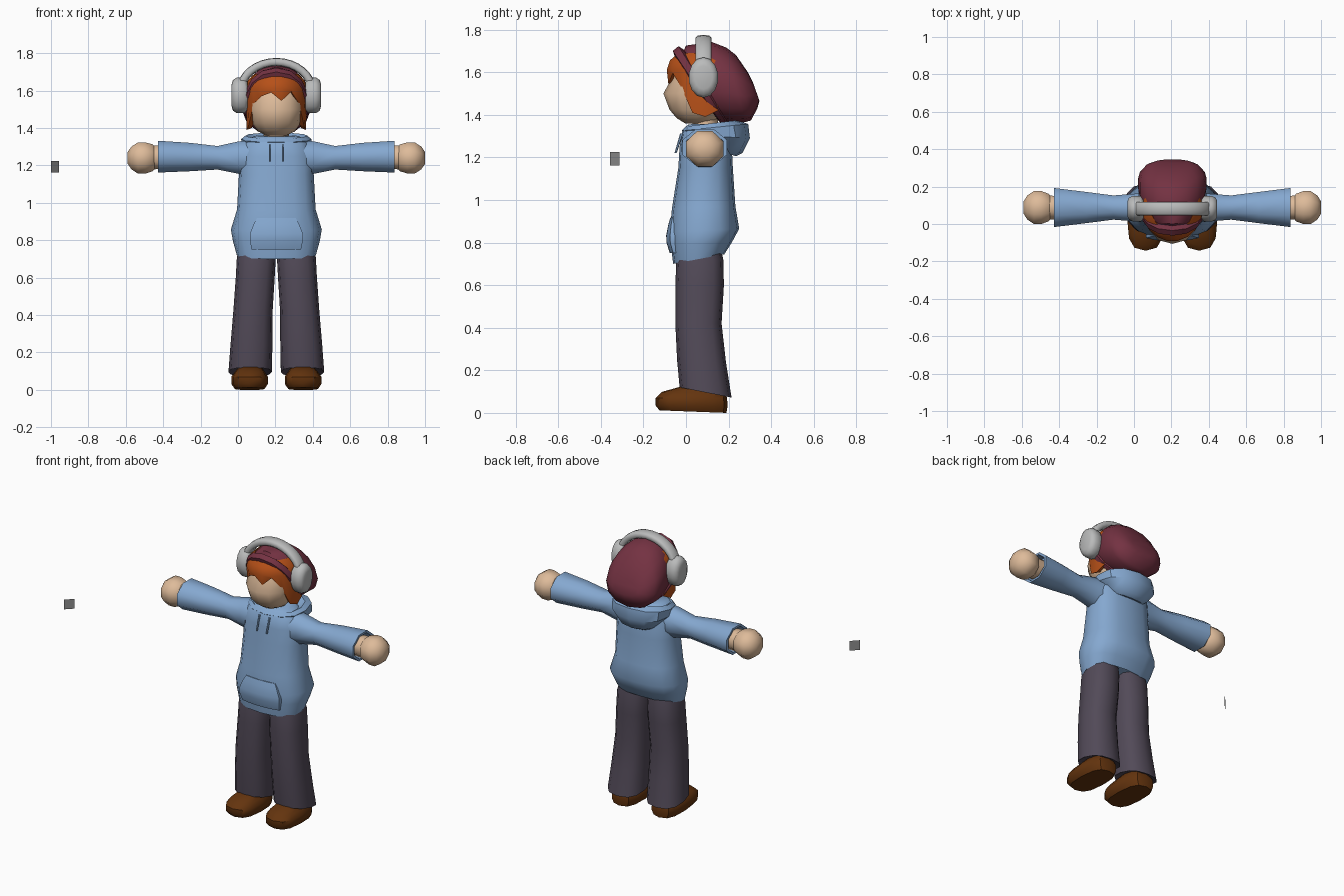
import bpy, bmesh, math
from mathutils import Vector

CX = 0.205  # the figure stands a little right of the origin


def mat(name, r, g, b):
    lin = [((c / 255 + 0.055) / 1.055) ** 2.4 if c > 10 else c / 3295 for c in (r, g, b)]
    m = bpy.data.materials.new(name)
    m.diffuse_color = (*lin, 1)
    return m


BLUE = mat("hoodie blue", 133, 168, 208)
SKIN = mat("skin", 222, 187, 154)
HAIR = mat("orange hair", 182, 80, 24)
MAROON = mat("maroon knit", 116, 50, 66)
PANTS = mat("dark purple grey", 82, 74, 88)
BROWN = mat("brown leather", 100, 52, 14)
SILVER = mat("light grey", 186, 187, 187)
GREY = mat("mid grey", 145, 145, 145)


def skin(name, rings, material, angle=50):
    """Join equal rings of points into a closed, capped mesh."""
    bm = bmesh.new()
    vs = [[bm.verts.new(p) for p in ring] for ring in rings]
    n = len(vs[0])
    for a, b in zip(vs, vs[1:]):
        for i in range(n):
            j = (i + 1) % n
            bm.faces.new((a[i], a[j], b[j], b[i]))
    bm.faces.new(vs[0])
    bm.faces.new(vs[-1])
    bmesh.ops.recalc_face_normals(bm, faces=bm.faces)
    me = bpy.data.meshes.new(name)
    bm.to_mesh(me)
    bm.free()
    me.materials.append(material)
    ob = bpy.data.objects.new(name, me)
    bpy.context.collection.objects.link(ob)
    bpy.ops.object.select_all(action='DESELECT')
    ob.select_set(True)
    bpy.context.view_layer.objects.active = ob
    bpy.ops.object.shade_smooth_by_angle(angle=math.radians(angle))
    return ob


def loop(center, u, v, n, power=2.0, taper=0.0, turn=0.0):
    """Superellipse ring spanned by half-axes u and v."""
    pts = []
    for i in range(n):
        t = 2 * math.pi * (i + turn) / n
        c, s = [math.copysign(abs(k) ** (2 / power), k) for k in (math.cos(t), math.sin(t))]
        pts.append(center + u * c + v * s * (1 - taper * c))
    return pts


def loft(name, rows, material, n=12, power=2.0, taper=0.0, angle=50):
    """Rows: front y, front z, back y, back z, half width, x centre."""
    rings = []
    for y0, z0, y1, z1, rx, x in rows:
        a, b = Vector((x, y0, z0)), Vector((x, y1, z1))
        rings.append(loop((a + b) / 2, (a - b) / 2, Vector((rx, 0, 0)), n, power, taper))
    return skin(name, rings, material, angle)


def limb(name, side, rows, material, n=8, turn=0.5, y=0.088):
    """Rows along x: distance from centre, z, half height, half depth."""
    rings = [loop(Vector((CX + side * d, y, z)), Vector((0, 0, rz)), Vector((0, ry, 0)), n, 2, 0, turn)
             for d, z, rz, ry in rows]
    return skin(name, rings, material)


# hoodie body
loft("hoodie_body", [
    (-.045, .73, .165, .765, .19, CX), (-.06, .70, .18, .745, .212, CX),
    (-.072, .79, .215, .80, .232, CX), (-.076, .85, .25, .865, .243, CX),
    (-.066, .96, .232, .97, .21, CX), (-.036, 1.15, .22, 1.15, .2, CX),
    (-.03, 1.25, .215, 1.25, .196, CX), (-.018, 1.32, .2, 1.32, .17, CX),
    (.01, 1.355, .18, 1.36, .12, CX)], BLUE, 16, 2.5)

# hood hanging behind the neck, with collar opening
loft("hood", [
    (.10, 1.25, .235, 1.205, .11, CX), (.03, 1.29, .265, 1.22, .14, CX),
    (-.0, 1.305, .30, 1.29, .185, CX), (-.02, 1.325, .292, 1.357, .188, CX),
    (0, 1.345, .24, 1.374, .165, CX), (.03, 1.32, .2, 1.33, .11, CX)], BLUE, 12, 2.4, 0, 35)

# front pocket following the belly
rows = []
for z, y, w in ((.75, -.076, .132), (.80, -.092, .142), (.835, -.093, .142), (.885, -.083, .122), (.918, -.073, .104)):
    xs = [w * k / 3 for k in range(-3, 4)]
    front = [(CX + x, y + .9 * x * x, z) for x in xs]
    rows.append(front + [(x, yy + .035, zz) for x, yy, zz in reversed(front)])
skin("front_pocket", rows, BLUE, 40)

# drawstrings
for side, label in ((-1, "left"), (1, "right")):
    x = CX + side * .036
    loft(f"{label}_drawstring", [(-.028, 1.312, -.012, 1.312, .005, x),
                                 (-.054, 1.22, -.044, 1.22, .005, x)], BLUE, 6)

# mirrored limbs
for side, label in ((-1, "left"), (1, "right")):
    limb(f"{label}_sleeve", side, [
        (.10, 1.24, .105, .09), (.2, 1.242, .094, .08), (.315, 1.241, .068, .07),
        (.46, 1.245, .082, .09), (.632, 1.247, .092, .113),
        (.632, 1.247, .078, .095), (.59, 1.247, .07, .08)], BLUE)
    limb(f"{label}_wrist", side, [(.57, 1.243, .064, .064), (.67, 1.243, .07, .07)], SKIN)
    limb(f"{label}_fist", side, [
        (.642, 1.241, .055, .055), (.662, 1.241, .078, .08), (.70, 1.24, .09, .095),
        (.74, 1.24, .09, .095), (.775, 1.24, .066, .07), (.795, 1.24, .034, .036)], SKIN)

    def lx(d):
        return CX + side * d
    # trouser leg, flared at the hem
    loft(f"{label}_trouser_leg", [
        (.0, .13, .16, .10, .085, lx(.14)), (-.03, .12, .214, .072, .116, lx(.14)),
        (-.042, .25, .188, .235, .112, lx(.133)), (-.05, .42, .167, .42, .105, lx(.125)),
        (-.05, .60, .178, .60, .104, lx(.113)), (-.046, .70, .175, .72, .104, lx(.107)),
        (-.03, .79, .16, .79, .09, lx(.1))], PANTS, 12, 2.5)
    # shoe
    loft(f"{label}_shoe", [
        (-.125, .012, .19, 0, .08, lx(.143)), (-.143, .035, .195, .03, .098, lx(.143)),
        (-.143, .07, .193, .07, .098, lx(.143)), (-.115, .098, .185, .09, .082, lx(.142)),
        (-.02, .125, .17, .12, .06, lx(.14))], BROWN, 12, 2.8, 0, 40)

# neck and head
loft("neck", [(.03, 1.31, .15, 1.31, .07, CX), (.03, 1.42, .15, 1.42, .065, CX)], SKIN)
loft("head", [
    (-.005, 1.36, .12, 1.36, .055, CX), (-.045, 1.385, .15, 1.38, .098, CX),
    (-.078, 1.425, .18, 1.42, .128, CX), (-.106, 1.50, .2, 1.50, .143, CX),
    (-.068, 1.57, .2, 1.57, .145, CX), (-.05, 1.67, .2, 1.66, .12, CX)], SKIN, 12, 2.1)

# swept fringe and side hair, one slice per angle
bottoms = [1.42, 1.39, 1.41, 1.53, 1.57, 1.59, 1.545, 1.595, 1.53, 1.41, 1.39, 1.42]
slices = []
for k, zb in enumerate(bottoms):
    t = math.radians(-110 + 20 * k)
    profile = ((.7, 1.69), (.92, 1.655), (1, 1.61), (.96, zb), (.8, zb + .01), (.65, 1.66))
    slices.append([(CX + .165 * r * math.sin(t), .09 - .183 * r * math.cos(t), z) for r, z in profile])
skin("hair", slices, HAIR, 60)

# slouchy knit hat and its rolled band
loft("knit_hat", [
    (-.03, 1.66, .16, 1.385, .145, CX), (.0, 1.725, .18, 1.37, .168, CX),
    (.12, 1.742, .235, 1.362, .182, CX), (.19, 1.715, .275, 1.365, .182, CX),
    (.235, 1.68, .305, 1.373, .172, CX), (.29, 1.6, .335, 1.43, .135, CX),
    (.315, 1.55, .345, 1.465, .09, CX)], MAROON, 14, 2.2, .12)
loft("hat_band", [
    (-.03, 1.645, .15, 1.39, .14, CX), (-.047, 1.655, .15, 1.375, .156, CX),
    (-.062, 1.70, .165, 1.36, .17, CX), (-.035, 1.722, .19, 1.362, .178, CX),
    (-.01, 1.705, .2, 1.38, .16, CX)], MAROON, 14, 2.2, .08, 40)

# headphones: arched band and two ear cups
arch = []
for k in range(17):
    t = math.pi * k / 16
    out = Vector((math.cos(t), 0, math.sin(t)))
    c = Vector((CX + .194 * math.cos(t), .082, 1.59 + .163 * math.sin(t)))
    arch.append(loop(c, out * .022, Vector((0, .038, 0)), 10, 3))
skin("headphone_band", arch, SILVER)
for side, label in ((-1, "left"), (1, "right")):
    limb(f"{label}_ear_cup", side, [
        (.155, 1.575, .08, .058), (.17, 1.575, .095, .07), (.212, 1.575, .095, .07),
        (.232, 1.575, .082, .06), (.24, 1.575, .055, .042)], SILVER, 14, 0, .082)

# small loose upright plate beside the figure
me = bpy.data.meshes.new("loose_plate")
x0, y0, x1, y1 = -1.0, -.356, -.956, -.312
me.from_pydata([(x0, y0, 1.162), (x1, y1, 1.162), (x1, y1, 1.225), (x0, y0, 1.225)], [], [(0, 1, 2, 3)])
me.materials.append(GREY)
bpy.context.collection.objects.link(bpy.data.objects.new("loose_plate", me))
